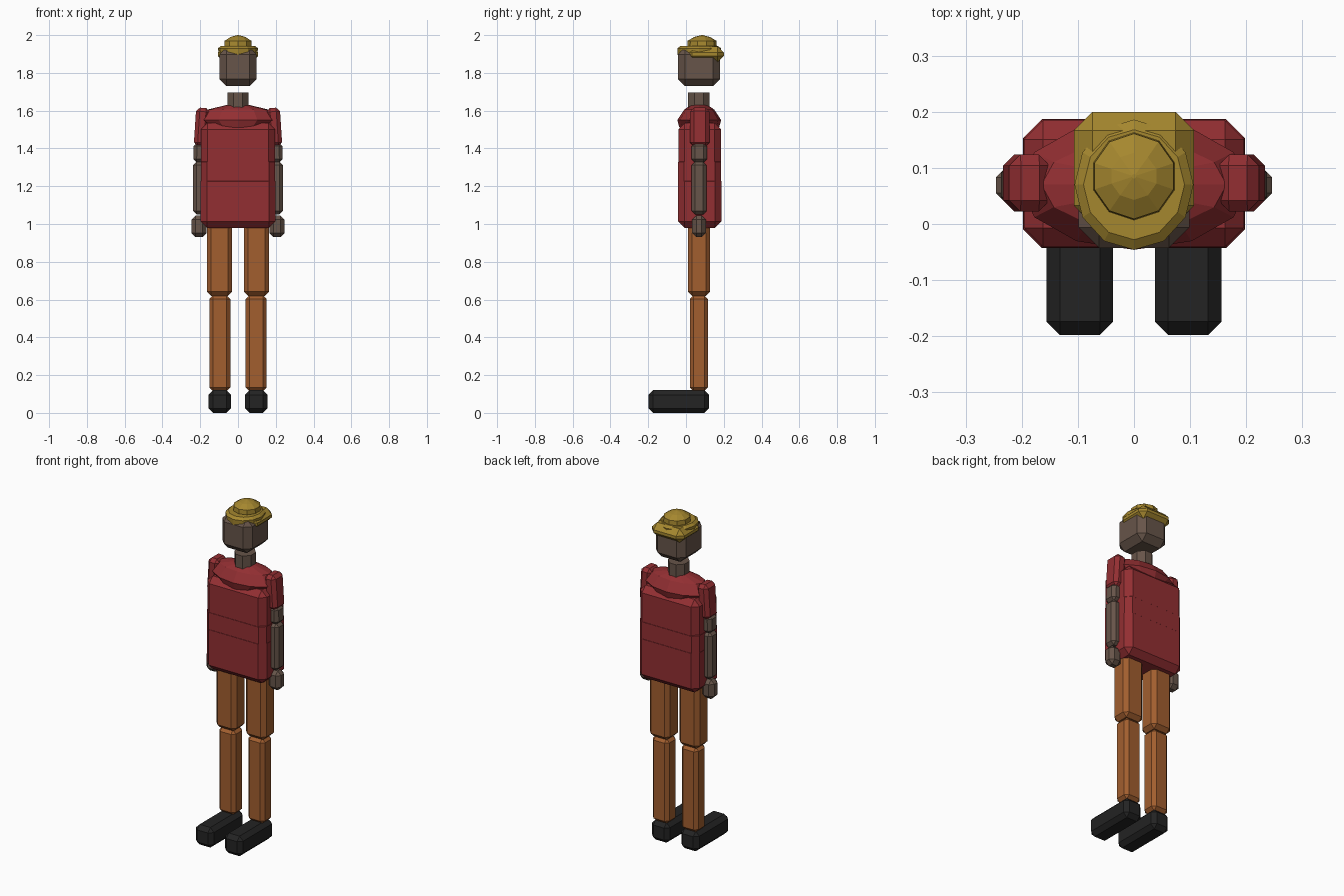
import bpy, bmesh, math
from mathutils import Matrix, Vector

if "Cube" in bpy.data.objects:
    bpy.data.objects.remove(bpy.data.objects["Cube"])


def material(name, rgb):
    m = bpy.data.materials.new(name)
    m.diffuse_color = (*rgb, 1)
    m.use_nodes = True
    m.node_tree.nodes["Principled BSDF"].inputs["Base Color"].default_value = m.diffuse_color
    return m


RED = material("red shirt", (0.29, 0.028, 0.032))
ORANGE = material("orange trousers", (0.36, 0.112, 0.028))
YELLOW = material("yellow cap", (0.376, 0.242, 0.028))
BROWN = material("brown skin", (0.135, 0.09, 0.067))
BLACK = material("black shoes", (0.017, 0.017, 0.017))


def finish(bm, name, mat):
    bmesh.ops.recalc_face_normals(bm, faces=bm.faces[:])
    me = bpy.data.meshes.new(name)
    bm.to_mesh(me)
    bm.free()
    me.materials.append(mat)
    ob = bpy.data.objects.new(name, me)
    bpy.context.collection.objects.link(ob)
    return ob


def block(name, mat, x, y, z, bevel, tilt=0.0):
    """Chamfered box from min/max ranges, optionally tilted about y."""
    lo, hi = Vector((x[0], y[0], z[0])), Vector((x[1], y[1], z[1]))
    bm = bmesh.new()
    bmesh.ops.create_cube(bm, size=1)
    bmesh.ops.scale(bm, vec=hi - lo, verts=bm.verts[:])
    bmesh.ops.bevel(bm, geom=bm.edges[:], offset=bevel, segments=1,
                    affect='EDGES', profile=0.5)
    bm.transform(Matrix.Translation((lo + hi) / 2) @ Matrix.Rotation(tilt, 4, 'Y'))
    return finish(bm, name, mat)


def rings(name, mat, cy, sides, profile, turn=0.0):
    """Stack of elliptical rings (z, radius x, radius y) with capped ends."""
    bm = bmesh.new()
    loops = []
    for z, rx, ry in profile:
        loops.append([bm.verts.new((rx * math.cos(turn + math.tau * i / sides),
                                    cy + ry * math.sin(turn + math.tau * i / sides), z))
                      for i in range(sides)])
    for a, b in zip(loops, loops[1:]):
        for i in range(sides):
            j = (i + 1) % sides
            bm.faces.new((a[i], a[j], b[j], b[i]))
    bm.faces.new(loops[0][::-1])
    bm.faces.new(loops[-1])
    return finish(bm, name, mat)


# Torso in two blocks with a rounded shoulder yoke
block("lower_torso", RED, (-0.198, 0.198), (-0.043, 0.187), (0.98, 1.26), 0.034)
block("upper_torso", RED, (-0.196, 0.196), (-0.041, 0.185), (1.195, 1.535), 0.034)
# Belly filler closes the waist between the chamfers
block("waist", RED, (-0.197, 0.197), (-0.042, 0.186), (1.10, 1.36), 0.032)
rings("shoulder_yoke", RED, 0.07, 12,
      [(1.51, 0.15, 0.105), (1.55, 0.205, 0.116),
       (1.605, 0.165, 0.08), (1.63, 0.06, 0.045)])

# Neck and floating head
rings("neck", BROWN, 0.068, 8,
      [(1.60, 0.059, 0.062), (1.695, 0.059, 0.062)], math.pi / 8)
block("head", BROWN, (-0.099, 0.099), (-0.043, 0.18), (1.73, 1.935), 0.037)

# Cap: back box, front brim and dome crown
block("cap_band", YELLOW, (-0.107, 0.107), (0.0, 0.2), (1.857, 1.94), 0.033)
rings("cap_brim", YELLOW, 0.07, 12,
      [(1.895, 0.102, 0.114), (1.93, 0.106, 0.116), (1.943, 0.09, 0.098)])
rings("cap_crown", YELLOW, 0.085, 10,
      [(1.93, 0.072, 0.074), (1.945, 0.076, 0.078), (1.97, 0.074, 0.076),
       (1.99, 0.042, 0.042), (2.0, 0.004, 0.004)], math.pi / 10)

# Limbs, one set per side
for side, label in ((-1, "left"), (1, "right")):
    def limb(part, mat, x, y, z, bevel, tilt=0.0):
        xs = sorted((side * x[0], side * x[1]))
        block(f"{label}_{part}", mat, xs, y, z, bevel, -side * tilt)

    limb("sleeve", RED, (0.155, 0.228), (0.022, 0.124), (1.41, 1.615), 0.02, 0.065)
    limb("elbow", BROWN, (0.175, 0.236), (0.03, 0.11), (1.325, 1.43), 0.018, 0.02)
    limb("forearm", BROWN, (0.175, 0.237), (0.03, 0.108), (1.05, 1.33), 0.018)
    limb("hand", BROWN, (0.166, 0.246), (0.033, 0.105), (0.93, 1.045), 0.022)
    limb("thigh", ORANGE, (0.031, 0.165), (0.01, 0.128), (0.62, 1.02), 0.023)
    limb("shin", ORANGE, (0.041, 0.152), (0.02, 0.117), (0.115, 0.622), 0.02)
    limb("shoe", BLACK, (0.037, 0.156), (-0.198, 0.121), (0.0, 0.12), 0.024)
